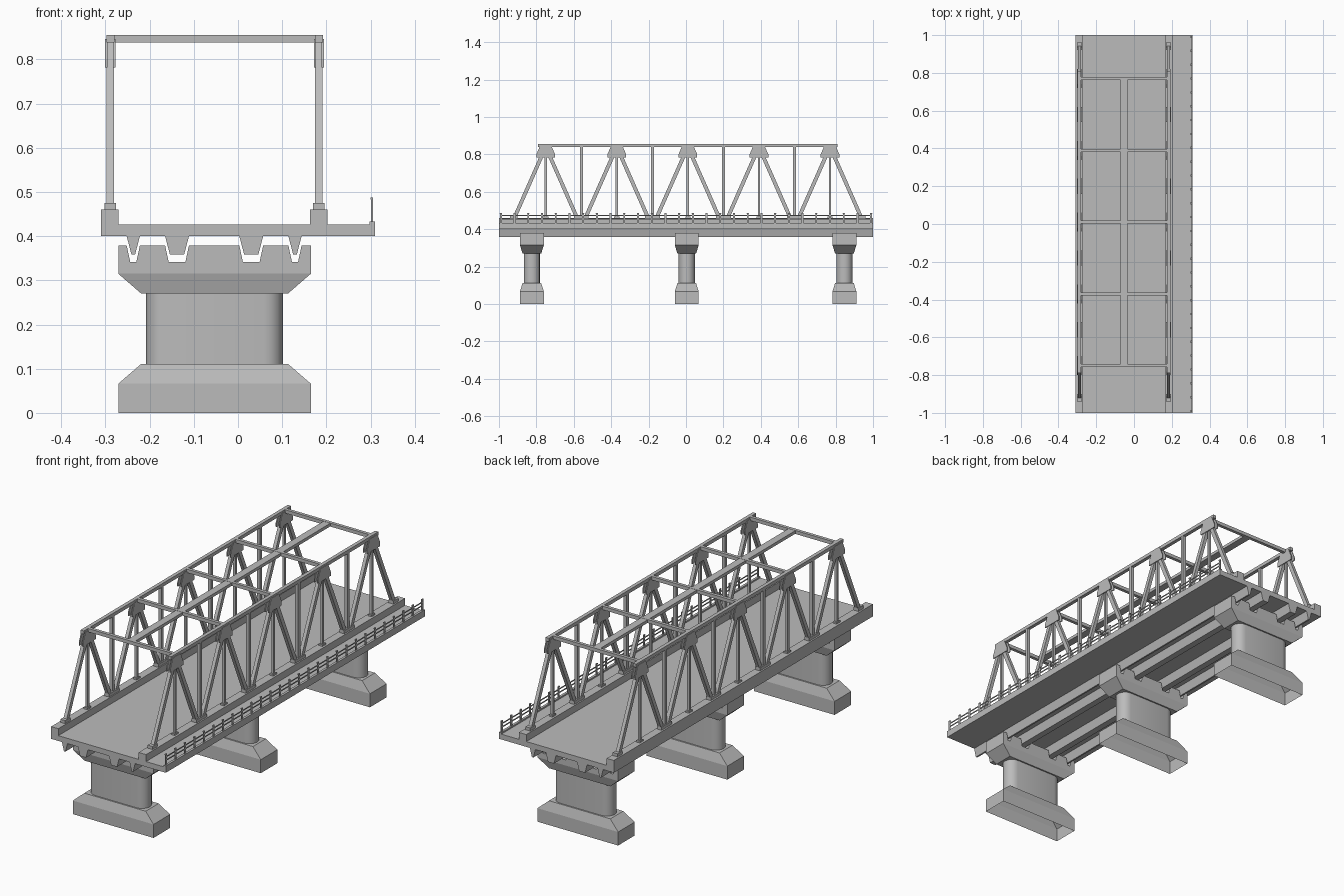
import bpy, bmesh, math
from mathutils import Vector

cube = bpy.data.objects.get("Cube")
if cube:
    bpy.data.objects.remove(cube)

grey = bpy.data.materials.new("concrete grey")
grey.use_nodes = True
grey.diffuse_color = (0.5, 0.5, 0.5, 1)
grey.node_tree.nodes["Principled BSDF"].inputs["Base Color"].default_value = (0.5, 0.5, 0.5, 1)

MID = -0.053                                   # centre line of the roadway
SIDES = {"right": MID - 0.236, "left": MID + 0.236}


def finish(name, bm, recalc=True):
    if recalc:
        bmesh.ops.recalc_face_normals(bm, faces=bm.faces)
    mesh = bpy.data.meshes.new(name)
    bm.to_mesh(mesh)
    bm.free()
    mesh.materials.append(grey)
    ob = bpy.data.objects.new(name, mesh)
    bpy.context.scene.collection.objects.link(ob)
    return ob


def loft(bm, rings, bottom=True, top=True):
    """Skin a stack of matching point rings and cap the ends."""
    vs = [[bm.verts.new(p) for p in ring] for ring in rings]
    n = len(vs[0])
    for a, b in zip(vs, vs[1:]):
        for i in range(n):
            j = (i + 1) % n
            bm.faces.new((a[i], a[j], b[j], b[i]))
    if bottom:
        bm.faces.new(vs[0][::-1])
    if top:
        bm.faces.new(vs[-1])


def prism_y(bm, profile, y0, y1):
    loft(bm, [[(x, y, z) for x, z in profile] for y in (y0, y1)])


def prism_x(bm, profile, x0, x1):
    loft(bm, [[(x, y, z) for y, z in profile] for x in (x0, x1)])


def box(bm, x0, x1, y0, y1, z0, z1):
    prism_y(bm, [(x0, z0), (x1, z0), (x1, z1), (x0, z1)], y0, y1)


def rect(cx, cy, hx, hy, z):
    return [(cx + sx * hx, cy + sy * hy, z)
            for sx, sy in ((-1, -1), (1, -1), (1, 1), (-1, 1))]


def strut(bm, x, start, end, w, depth):
    """Bar in a truss plane between two (y, z) points."""
    a, b = Vector(start), Vector(end)
    d = (b - a).normalized()
    s = Vector((-d.y, d.x)) * w / 2
    prism_x(bm, [a - s, b - s, b + s, a + s], x - depth / 2, x + depth / 2)


# Deck with raised curbs and a walkway lip, as one cross-section
bm = bmesh.new()
prism_y(bm, [(-0.31, 0.4), (0.31, 0.4), (0.31, 0.433), (0.298, 0.433),
             (0.298, 0.426), (0.203, 0.426), (0.203, 0.46), (0.163, 0.46),
             (0.163, 0.426), (-0.271, 0.426), (-0.271, 0.46), (-0.31, 0.46)], -1, 1)
finish("deck", bm)

# Tapered girders below the deck: centre x, half width
GIRDERS = [(-0.237, 0.015), (-0.138, 0.027), (0.03, 0.027), (0.129, 0.015)]
bm = bmesh.new()
for x, h in GIRDERS:
    b = h - 0.011
    prism_y(bm, [(x - b, 0.358), (x + b, 0.358), (x + h, 0.4), (x - h, 0.4)], -1, 1)
finish("girders", bm)

# Piers
for name, y in (("front", -0.824), ("middle", 0.004), ("back", 0.847)):
    bm = bmesh.new()
    loft(bm, [rect(MID, y, 0.218, 0.064, 0), rect(MID, y, 0.218, 0.064, 0.066),
              rect(MID, y, 0.166, 0.05, 0.111)], bottom=False)
    finish(name + "_pier_footing", bm, recalc=False)

    # column with rounded ends
    r, straight, outline = 0.043, 0.112, []
    for end in (0, 1):
        for i in range(9):
            a = math.pi * (i / 8 + end) - math.pi / 2
            outline.append((MID + (1 - 2 * end) * straight + r * math.cos(a), y + r * math.sin(a)))
    bm = bmesh.new()
    loft(bm, [[(px, py, z) for px, py in outline] for z in (0.11, 0.272)])
    column = finish(name + "_pier_column", bm)
    bpy.ops.object.select_all(action='DESELECT')
    column.select_set(True)
    bpy.context.view_layer.objects.active = column
    bpy.ops.object.shade_smooth_by_angle()

    # flared cap with girder notches
    bm = bmesh.new()
    loft(bm, [rect(MID, y, 0.166, 0.05, 0.27), rect(MID, y, 0.218, 0.064, 0.315)], top=False)
    top = [(MID - 0.218, 0.315), (MID - 0.218, 0.379)]
    for x, h in GIRDERS:
        b = h - 0.008
        top += [(x - h, 0.379), (x - b, 0.342), (x + b, 0.342), (x + h, 0.379)]
    top += [(MID + 0.218, 0.379), (MID + 0.218, 0.315)]
    prism_y(bm, top, y - 0.064, y + 0.064)
    finish(name + "_pier_cap", bm)

# Trusses: even nodes are feet, odd nodes are peaks
NODE = [0.01 + 0.19 * k for k in range(-5, 6)]
PEAKS = NODE[1::2]
CHORD = (0.838, 0.855)
for side, x in SIDES.items():
    bars, plates, feet = bmesh.new(), bmesh.new(), bmesh.new()
    box(bars, x - 0.009, x + 0.009, PEAKS[0] - 0.04, PEAKS[-1] + 0.04, *CHORD)
    for y in PEAKS:
        strut(bars, x, (y, 0.455), (y, 0.84), 0.012, 0.012)
        for s in (-1, 1):
            strut(bars, x, (y + s * 0.17, 0.455), (y, 0.84), 0.02, 0.017)
            # gusset plates on both faces
            px = x + s * 0.009
            prism_x(plates, [(y - 0.05, 0.782), (y + 0.05, 0.782), (y + 0.05, 0.8),
                             (y + 0.03, 0.846), (y - 0.03, 0.846), (y - 0.05, 0.8)],
                    px - 0.0025, px + 0.0025)
        box(feet, x - 0.01, x + 0.01, y - 0.014, y + 0.014, 0.458, 0.468)
    for i, y in enumerate(NODE[0::2]):
        if 0 < i < 5:
            strut(bars, x, (y, 0.455), (y, 0.84), 0.016, 0.016)
            y0, y1 = y - 0.04, y + 0.04
        else:
            c = y + (0.02 if i == 0 else -0.02)
            y0, y1 = c - 0.02, c + 0.02
        box(feet, x - 0.013, x + 0.013, y0, y1, 0.458, 0.475)
    finish(side + "_truss", bars)
    finish(side + "_gusset_plates", plates)
    finish(side + "_truss_feet", feet)

# Overhead bracing
bm = bmesh.new()
for y in PEAKS:
    box(bm, SIDES["right"], SIDES["left"], y - 0.008, y + 0.008, *CHORD)
box(bm, MID - 0.0185, MID + 0.0185, PEAKS[0], PEAKS[-1], 0.839, 0.854)
finish("overhead_bracing", bm)

# Walkway railing
bm = bmesh.new()
COUNT = 28
for i in range(COUNT):
    y = -0.99 + 1.98 * i / (COUNT - 1)
    box(bm, 0.301, 0.305, y - 0.005, y + 0.005, 0.43, 0.484)
    box(bm, 0.3, 0.306, y - 0.006, y + 0.006, 0.483, 0.487)
for z in (0.455, 0.472):
    box(bm, 0.3015, 0.3045, -0.99, 0.99, z - 0.0025, z + 0.0025)
finish("walkway_railing", bm)
